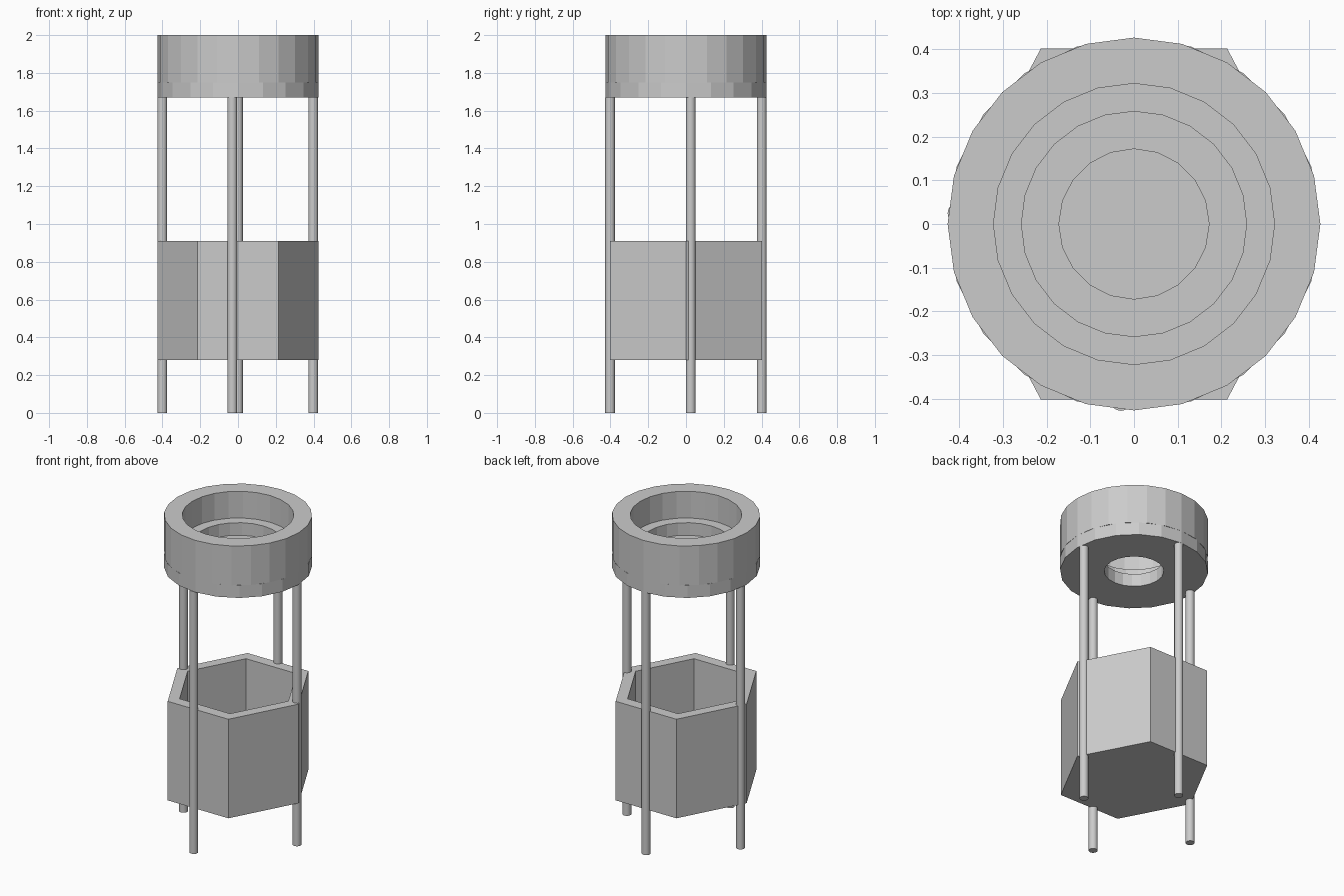
import bpy, math

if "Cube" in bpy.data.objects:
    bpy.data.objects.remove(bpy.data.objects["Cube"])


def lathe(name, profile, sides, scale=(1, 1), loc=(0, 0, 0), closed=True):
    """Revolve an (r, z) profile; an open profile gets flat caps at both ends."""
    n = len(profile)
    verts = []
    for i in range(sides):
        a = 2 * math.pi * i / sides
        for r, z in profile:
            verts.append((r * math.cos(a) * scale[0], r * math.sin(a) * scale[1], z))
    faces = []
    for i in range(sides):
        p, q = i * n, (i + 1) % sides * n
        for k in range(n if closed else n - 1):
            m = (k + 1) % n
            faces.append((p + k, q + k, q + m, p + m))
    if not closed:
        faces.append([i * n for i in reversed(range(sides))])
        faces.append([i * n + n - 1 for i in range(sides)])
    mesh = bpy.data.meshes.new(name)
    mesh.from_pydata(verts, [], faces)
    mesh.update()
    obj = bpy.data.objects.new(name, mesh)
    obj.location = loc
    bpy.context.collection.objects.link(obj)
    return obj


# Stepped upper ring
lathe("upper_ring", [(0.427, 1.75), (0.427, 2.0), (0.322, 2.0),
                     (0.322, 1.83), (0.258, 1.83), (0.258, 1.75)][::1], 24)

# Base plate of the ring, with a central hole
lathe("ring_base", [(0.427, 1.67), (0.427, 1.75), (0.172, 1.75), (0.172, 1.67)], 20)

# Open hexagonal bucket, slightly stretched in y
lathe("hex_bucket", [(1.0, 0.28), (1.0, 0.91), (0.83, 0.91), (0.83, 0.34)], 6,
      scale=(0.427, 0.464), closed=False)

# Four thin legs
legs = {"front_leg": (-0.03, -0.402), "back_leg": (0.0, 0.401),
        "left_leg": (-0.401, 0.025), "right_leg": (0.398, 0.025)}
for name, (x, y) in legs.items():
    leg = lathe(name, [(0.026, 0), (0.026, 1.67)], 16, loc=(x, y, 0), closed=False)
    bpy.context.view_layer.objects.active = leg
    bpy.ops.object.select_all(action='DESELECT')
    leg.select_set(True)
    bpy.ops.object.shade_smooth_by_angle(angle=math.radians(40))
